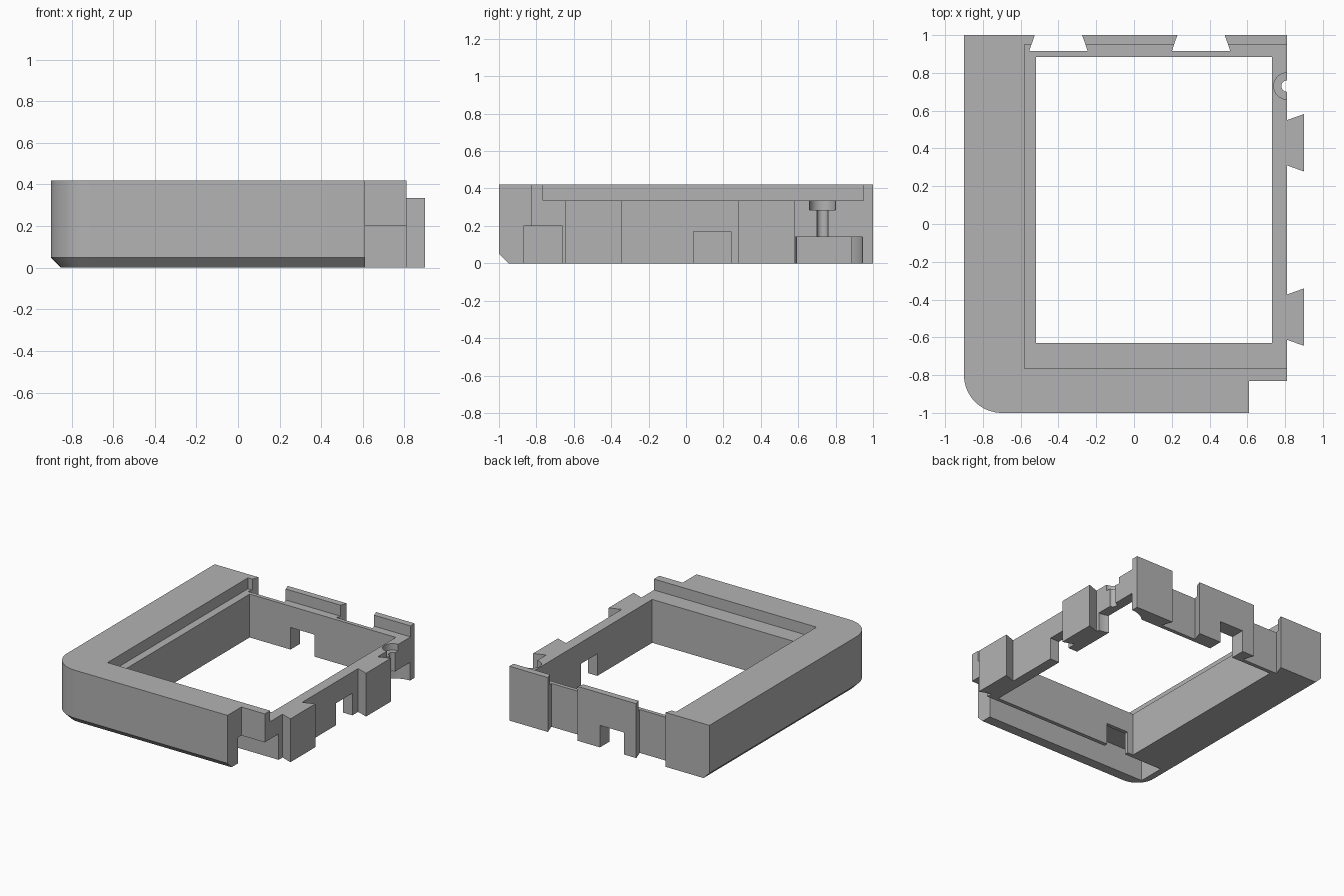
import bpy, bmesh, math

cube = bpy.data.objects.get("Cube")
if cube:
    bpy.data.objects.remove(cube, do_unlink=True)

HEIGHT, LEDGE = 0.42, 0.335
RIGHT = 0.81
LOW = -0.1          # cutters start below the base
HIGH = 0.6          # and end above the rim

grey = bpy.data.materials.new("plain grey")
grey.use_nodes = True
grey.diffuse_color = (0.45, 0.45, 0.45, 1)
grey.node_tree.nodes["Principled BSDF"].inputs["Base Color"].default_value = (0.45, 0.45, 0.45, 1)


def loft(name, outlines):
    """Closed solid through (outline, z) pairs with equal point counts."""
    bm = bmesh.new()
    loops = [[bm.verts.new((x, y, z)) for x, y in pts] for pts, z in outlines]
    n = len(loops[0])
    bm.faces.new(loops[0])
    bm.faces.new(loops[-1])
    for a, b in zip(loops, loops[1:]):
        for i in range(n):
            j = (i + 1) % n
            bm.faces.new((a[i], a[j], b[j], b[i]))
    bmesh.ops.recalc_face_normals(bm, faces=bm.faces)
    mesh = bpy.data.meshes.new(name)
    bm.to_mesh(mesh)
    bm.free()
    mesh.materials.append(grey)
    obj = bpy.data.objects.new(name, mesh)
    bpy.context.collection.objects.link(obj)
    return obj


def prism(name, pts, z0, z1):
    return loft(name, [(pts, z0), (pts, z1)])


def box(name, x0, x1, y0, y1, z0, z1):
    return prism(name, [(x0, y0), (x1, y0), (x1, y1), (x0, y1)], z0, z1)


def cylinder(name, x, y, r, z0, z1, sides=48):
    angles = [math.tau * i / sides for i in range(sides)]
    return prism(name, [(x + r * math.cos(a), y + r * math.sin(a)) for a in angles], z0, z1)


def activate(obj):
    bpy.ops.object.select_all(action='DESELECT')
    obj.select_set(True)
    bpy.context.view_layer.objects.active = obj


def cut(target, cutter):
    cutter.hide_render = True
    activate(target)
    mod = target.modifiers.new("cut", 'BOOLEAN')
    mod.operation, mod.solver, mod.object = 'DIFFERENCE', 'EXACT', cutter
    bpy.ops.object.modifier_apply(modifier=mod.name)
    bpy.data.objects.remove(cutter, do_unlink=True)


def outline(inset):
    """Frame plan: rounded front corner, stepped front end, inset on two sides."""
    r = 0.2 - inset
    steps = 16
    arc = [math.pi * (1 + 0.5 * i / steps) for i in range(steps + 1)]
    corner = [(-0.7 + r * math.cos(a), -0.8 + r * math.sin(a)) for a in arc]
    return ([(RIGHT, 1), (-0.9 + inset, 1)] + corner +
            [(0.61, -1 + inset), (0.61, -0.83), (RIGHT, -0.83)])


# Frame body with a bevelled lower edge on the front and one side
frame = loft("frame", [(outline(0.05), 0), (outline(0), 0.05), (outline(0), HEIGHT)])

# Central opening and the recessed ledge around it
cut(frame, box("opening", -0.52, 0.73, -0.63, 0.885, LOW, HIGH))
cut(frame, box("ledge_recess", -0.58, 1, -0.765, 0.95, LEDGE, HIGH))

# Cable channel under the front rail
cut(frame, box("channel", -0.8, 1, -0.87, -0.66, LOW, 0.2))

# Small cable notches through the front, back and right inner walls
cut(frame, box("front_notch", -0.47, -0.28, -0.7, -0.6, LOW, 0.17))
cut(frame, box("back_notch", -0.17, 0.035, 0.8, 1.1, LOW, 0.17))
cut(frame, box("right_notch", 0.7, 0.9, 0.04, 0.24, LOW, 0.17))

# Dovetail sockets in the back wall
for x in (-0.4, 0.355):
    cut(frame, prism("socket", [(x - 0.155, 0.915), (x + 0.155, 0.915),
                                (x + 0.115, 1.03), (x - 0.115, 1.03)], LOW, HIGH))

# Screw hole, counterbore and the round pocket beneath
cut(frame, cylinder("pocket", RIGHT, 0.76, 0.185, LOW, 0.14, 64))
cut(frame, cylinder("screw_hole", RIGHT, 0.73, 0.03, LOW, HIGH))
cut(frame, cylinder("counterbore", RIGHT, 0.73, 0.07, 0.285, HIGH))

# Dovetail tabs on the right side
parts = [frame]
for label, y in (("back", 0.43), ("front", -0.493)):
    parts.append(prism(label + "_dovetail_tab", [(RIGHT, y - 0.12), (0.9, y - 0.152),
                                                 (0.9, y + 0.152), (RIGHT, y + 0.12)], 0, LEDGE))

for part in parts:
    activate(part)
    bpy.ops.object.shade_smooth_by_angle(angle=math.radians(30))
